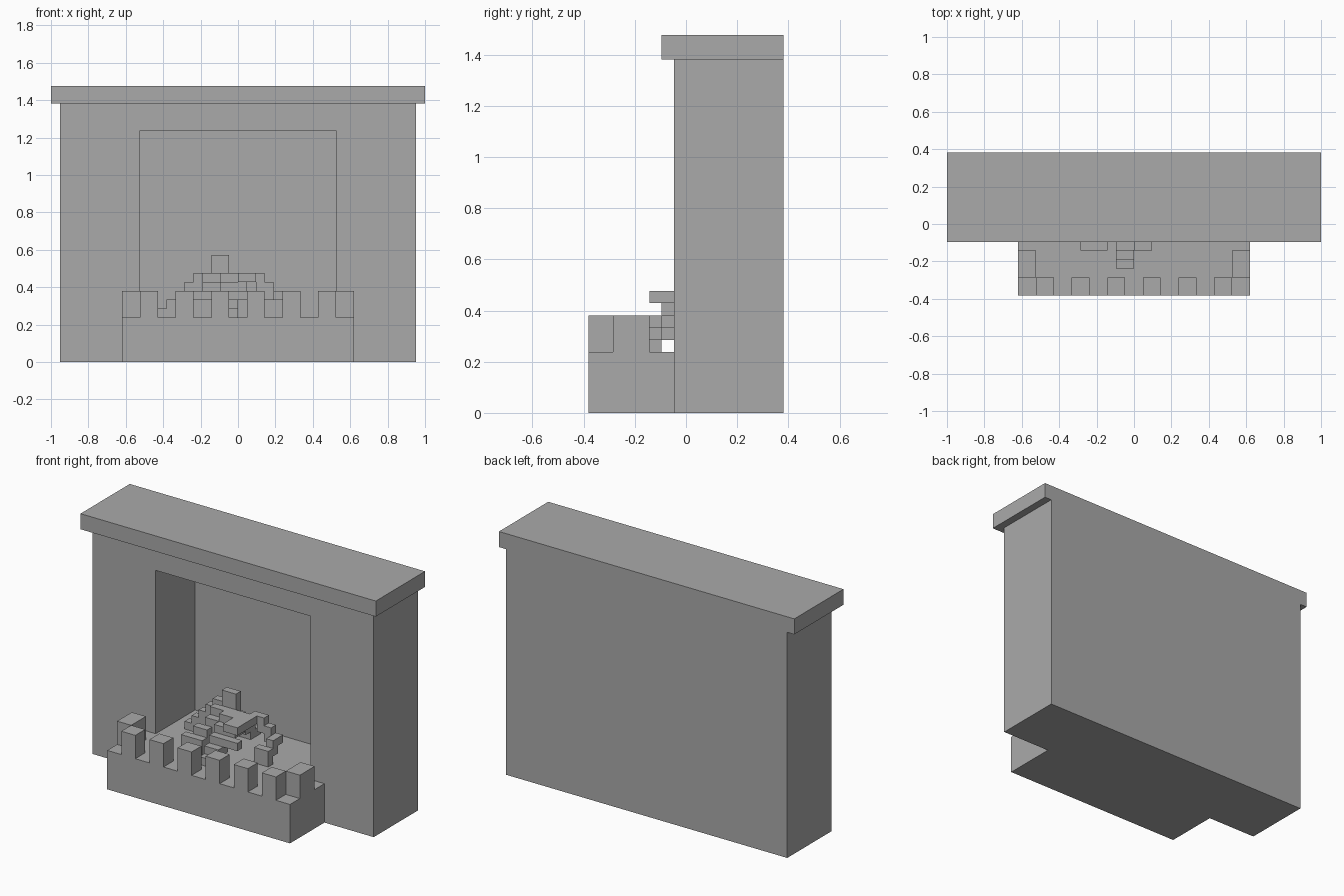
import bpy
import bmesh
from mathutils import Matrix, Vector

U = 2 / 42  # one block of the model's grid

cube = bpy.data.objects.get("Cube")
if cube:
    bpy.data.objects.remove(cube, do_unlink=True)

GREY = (0.4, 0.4, 0.4, 1)
stone = bpy.data.materials.new("grey stone")
stone.use_nodes = True
stone.diffuse_color = GREY
stone.node_tree.nodes["Principled BSDF"].inputs["Base Color"].default_value = GREY


def build(name, boxes):
    """Make one object from boxes given as (x0, x1, y0, y1, z0, z1) in grid units."""
    bm = bmesh.new()
    for x0, x1, y0, y1, z0, z1 in boxes:
        middle = Vector((x0 + x1, y0 + y1, z0 + z1)) * U / 2
        size = Vector((x1 - x0, y1 - y0, z1 - z0)) * U
        bmesh.ops.create_cube(bm, size=1, matrix=Matrix.LocRotScale(middle, None, size))
    mesh = bpy.data.meshes.new(name)
    bm.to_mesh(mesh)
    bm.free()
    mesh.materials.append(stone)
    obj = bpy.data.objects.new(name, mesh)
    bpy.context.collection.objects.link(obj)
    return obj


# Chimney breast with the firebox cut out of its front
breast = build("chimney_breast", [(-20, 20, -1, 8, 0, 29)])
cutter = build("firebox_cutter", [(-11, 11, -2, 7, 5, 26)])
cut = breast.modifiers.new("firebox", "BOOLEAN")
cut.object = cutter
cut.operation = "DIFFERENCE"
cut.solver = "EXACT"
cutter.hide_render = True
cutter.hide_viewport = True
cutter.display_type = "WIRE"

# Mantel shelf and raised hearth
build("mantel_shelf", [(-21, 21, -2, 8, 29, 31)])
build("hearth", [(-13, 13, -8, -1, 0, 5)])

# Fender blocks along the front and at each side of the hearth
build("front_fender", [(x, x + 2, -8, -6, 5, 8) for x in range(-11, 11, 4)])
build("side_fender", [(x, x + 2, -6, -3, 5, 8) for x in (-13, 11)])

# Stepped logs leaning on each other
build("left_log", [(-9 + i, -7 + i, 2, 3, 5 + i, 6 + i) for i in range(5)])
build("front_log", [(-2, 0, -5 + i, -3 + i, 5 + i, 6 + i) for i in range(5)])
build("back_log", [(-3, -1, 4 - i, 6 - i, 5 + i, 6 + i) for i in range(5)])
build("right_log", [(5 - i, 7 - i, 1, 2, 5 + i, 6 + i) for i in range(2, 5)]
      + [(3, 5, -1, 0, 5, 7), (4, 5, 0, 1, 6, 8)])
build("front_left_log", [(-6, -3, -3, -2, 5, 7), (-5, -3, -2, -1, 6, 8),
                         (-4, -2, -1, 0, 7, 9), (-4, -2, 0, 1, 8, 10)])
build("cross_log", [(0, 2, -3, 1, 9, 10), (0, 2, -3, -2, 7, 8), (0, 1, -2, 0, 8, 9)])
build("top_log", [(-3, -1, 1, 2, 10, 12)])
